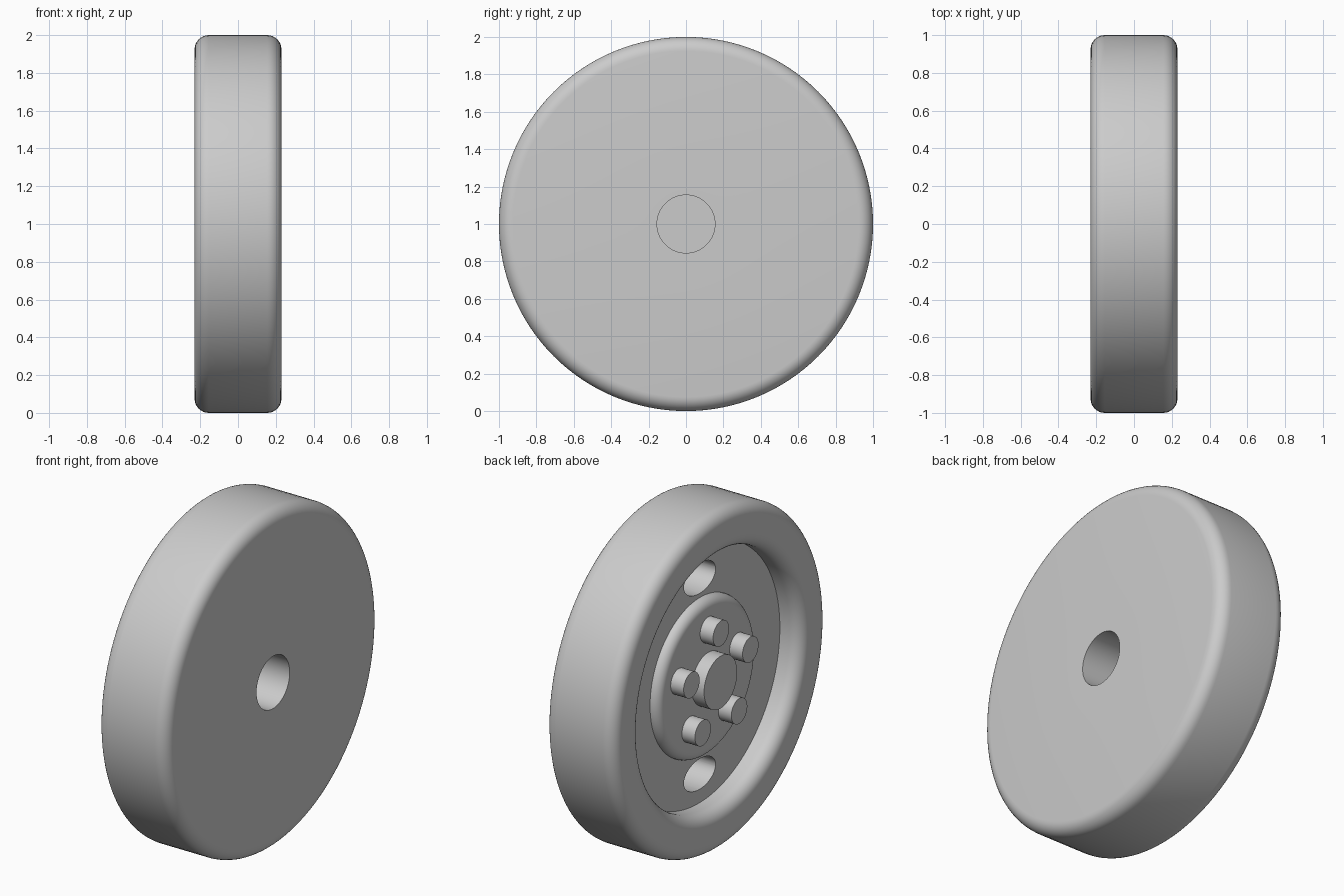
import bpy, bmesh
from math import sin, cos, pi, radians
from mathutils import Matrix, Vector

cube = bpy.data.objects.get("Cube")
if cube:
    bpy.data.objects.remove(cube, do_unlink=True)

SEGMENTS = 128
FACE = 0.23        # half width of the wheel
FLOOR = -0.09      # recessed dish floor
HUB_TOP = -0.145   # raised hub face

grey = bpy.data.materials.new("plain grey")
grey.use_nodes = True
colour = (0.6, 0.6, 0.6, 1)
grey.diffuse_color = colour
grey.node_tree.nodes["Principled BSDF"].inputs["Base Color"].default_value = colour


def finish(name, bm):
    bmesh.ops.recalc_face_normals(bm, faces=bm.faces)
    mesh = bpy.data.meshes.new(name)
    bm.to_mesh(mesh)
    bm.free()
    mesh.materials.append(grey)
    obj = bpy.data.objects.new(name, mesh)
    bpy.context.collection.objects.link(obj)
    return obj


def smooth(obj):
    bpy.ops.object.select_all(action='DESELECT')
    obj.select_set(True)
    bpy.context.view_layer.objects.active = obj
    bpy.ops.object.shade_smooth_by_angle(angle=radians(30))


def arc(x, r, rx, rr, start, end, steps=8):
    """Quarter round in the (x, radius) plane."""
    angles = [radians(start + (end - start) * i / steps) for i in range(steps + 1)]
    return [(x + rx * cos(a), r + rr * sin(a)) for a in angles]


def rod(name, x0, x1, radius, y=0, z=1, stretch=1, segments=48):
    """Cylinder along x, optionally stretched sideways."""
    bm = bmesh.new()
    place = (Matrix.Translation(((x0 + x1) / 2, y, z))
             @ Matrix.Diagonal((1, stretch, 1, 1))
             @ Matrix.Rotation(pi / 2, 4, 'Y'))
    bmesh.ops.create_cone(bm, cap_ends=True, segments=segments, radius1=radius,
                          radius2=radius, depth=abs(x1 - x0), matrix=place)
    return finish(name, bm)


# Wheel body: rounded tyre, axle bore, dished recess and raised hub in one lathe
round_ = 0.075
profile = [(-0.1, 0), (-0.1, 0.155), (FACE, 0.155)]
profile += arc(FACE - round_, 1 - round_, round_, round_, 0, 90)
profile += arc(-FACE + round_, 1 - round_, round_, round_, 90, 180)
profile += arc(-FACE + round_, 0.75 + round_, round_, round_, 180, 270)
profile += [(FLOOR, 0.75)]
profile += arc(FLOOR, 0.41, FLOOR - HUB_TOP, 0.055, 90, 180)
profile += [(HUB_TOP, 0)]

bm = bmesh.new()
verts = [bm.verts.new((x, 0, 1 + r)) for x, r in profile]
edges = [bm.edges.new(pair) for pair in zip(verts, verts[1:])]
bmesh.ops.spin(bm, geom=verts + edges, cent=Vector((0, 0, 1)), axis=(1, 0, 0),
               angle=2 * pi, steps=SEGMENTS)
bmesh.ops.remove_doubles(bm, verts=bm.verts, dist=0.0001)
wheel = finish("wheel_body", bm)

# Oval blind holes above and below the hub
for side, sign in (("upper", 1), ("lower", -1)):
    cutter = rod(side + "_hole_cutter", FLOOR - 0.05, 0.19, 0.09,
                 z=1 + sign * 0.58, stretch=1.65)
    cutter.hide_render = True
    cut = wheel.modifiers.new(side + "_hole", 'BOOLEAN')
    cut.object = cutter
    cut.operation = 'DIFFERENCE'
    cut.solver = 'EXACT'
    bpy.context.view_layer.objects.active = wheel
    bpy.ops.object.modifier_apply(modifier=cut.name)
    bpy.data.objects.remove(cutter, do_unlink=True)
smooth(wheel)

# Centre cap and ring of five wheel bolts
smooth(rod("centre_cap", HUB_TOP + 0.02, -FACE + 0.003, 0.155))
for i in range(5):
    a = 2 * pi * i / 5
    smooth(rod(f"wheel_bolt_{i + 1}", HUB_TOP + 0.02, -FACE, 0.075,
               y=0.29 * sin(a), z=1 + 0.29 * cos(a), segments=32))
